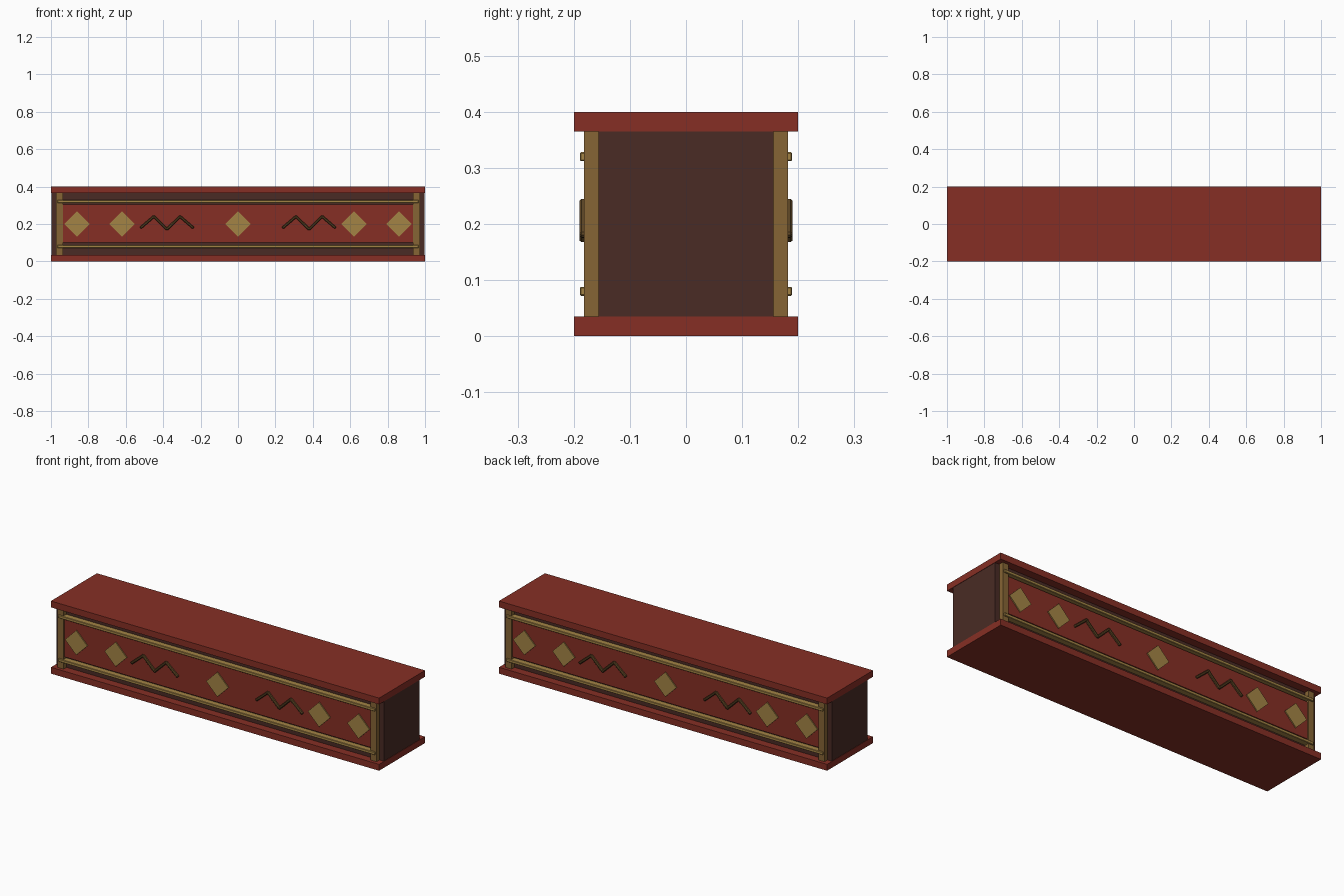
import bpy, math
from mathutils import Matrix, Vector

if "Cube" in bpy.data.objects:
    bpy.data.objects.remove(bpy.data.objects["Cube"])


def material(name, rgb):
    m = bpy.data.materials.new(name)
    m.diffuse_color = (*rgb, 1)
    m.use_nodes = True
    m.node_tree.nodes["Principled BSDF"].inputs["Base Color"].default_value = m.diffuse_color
    return m


RED = material("red_lacquer", (0.24, 0.028, 0.018))
DARK = material("dark_wood", (0.068, 0.024, 0.018))
GOLD = material("gold", (0.37, 0.23, 0.06))
BRONZE = material("bronze", (0.24, 0.13, 0.035))
SHADE = material("dark_bronze", (0.11, 0.06, 0.018))


def box(name, lo, hi, mat, bevel=0):
    size = [b - a for a, b in zip(lo, hi)]
    mid = [(a + b) / 2 for a, b in zip(lo, hi)]
    bpy.ops.mesh.primitive_cube_add(size=1, location=mid)
    ob = bpy.context.object
    ob.name = name
    ob.data.transform(Matrix.Diagonal((*size, 1)))
    ob.data.materials.append(mat)
    if bevel:
        mod = ob.modifiers.new("bevel", "BEVEL")
        mod.width, mod.segments = bevel, 1
    return ob


def box_y(name, x0, x1, y0, y1, z0, z1, mat, side, bevel=0):
    # y0..y1 measured outward from the centre, on the given side
    a, b = sorted((side * y0, side * y1))
    return box(name, (x0, a, z0), (x1, b, z1), mat, bevel)


# Slabs and core
box("bottom_slab", (-1, -0.2, 0), (1, 0.2, 0.035), RED)
box("top_slab", (-1, -0.2, 0.365), (1, 0.2, 0.4), RED)
box("core", (-0.998, -0.156, 0.035), (0.998, 0.156, 0.365), DARK)

zigzag = [(-0.14, 0.18), (-0.07, 0.24), (0, 0.172), (0.07, 0.24), (0.14, 0.18)]

for side, label in ((-1, "front"), (1, "back")):
    # Inset panel, corner posts and rails
    box_y(label + "_panel", -0.937, 0.937, 0.156, 0.175, 0.1, 0.305, RED, side)
    for x in (-0.954, 0.954):
        box_y(label + "_post", x - 0.018, x + 0.018, 0.156, 0.182, 0.035, 0.365, BRONZE, side)
    for z in (0.08, 0.32):
        box_y(label + "_rail", -0.965, 0.965, 0.156, 0.189, z - 0.008, z + 0.008, GOLD, side, 0.002)

    # Diamond plaques
    for x in (-0.86, -0.62, 0, 0.62, 0.86):
        d = box(label + "_diamond", (-0.048, -0.004, -0.048), (0.048, 0.004, 0.048), GOLD)
        d.location = (x, side * 0.177, 0.2)
        d.rotation_euler.y = math.radians(45)

    # Zigzag inlays built from short bars
    for cx in (-0.38, 0.38):
        for (xa, za), (xb, zb) in zip(zigzag, zigzag[1:]):
            a, b = Vector((cx + xa, 0, za)), Vector((cx + xb, 0, zb))
            half = (b - a).length / 2 + 0.003
            bar = box(label + "_zigzag_bar", (-half, -0.008, -0.007), (half, 0.008, 0.007), SHADE, 0.004)
            bar.location = (a + b) / 2
            bar.location.y = side * 0.182
            bar.rotation_euler.y = -math.atan2(zb - za, xb - xa)
